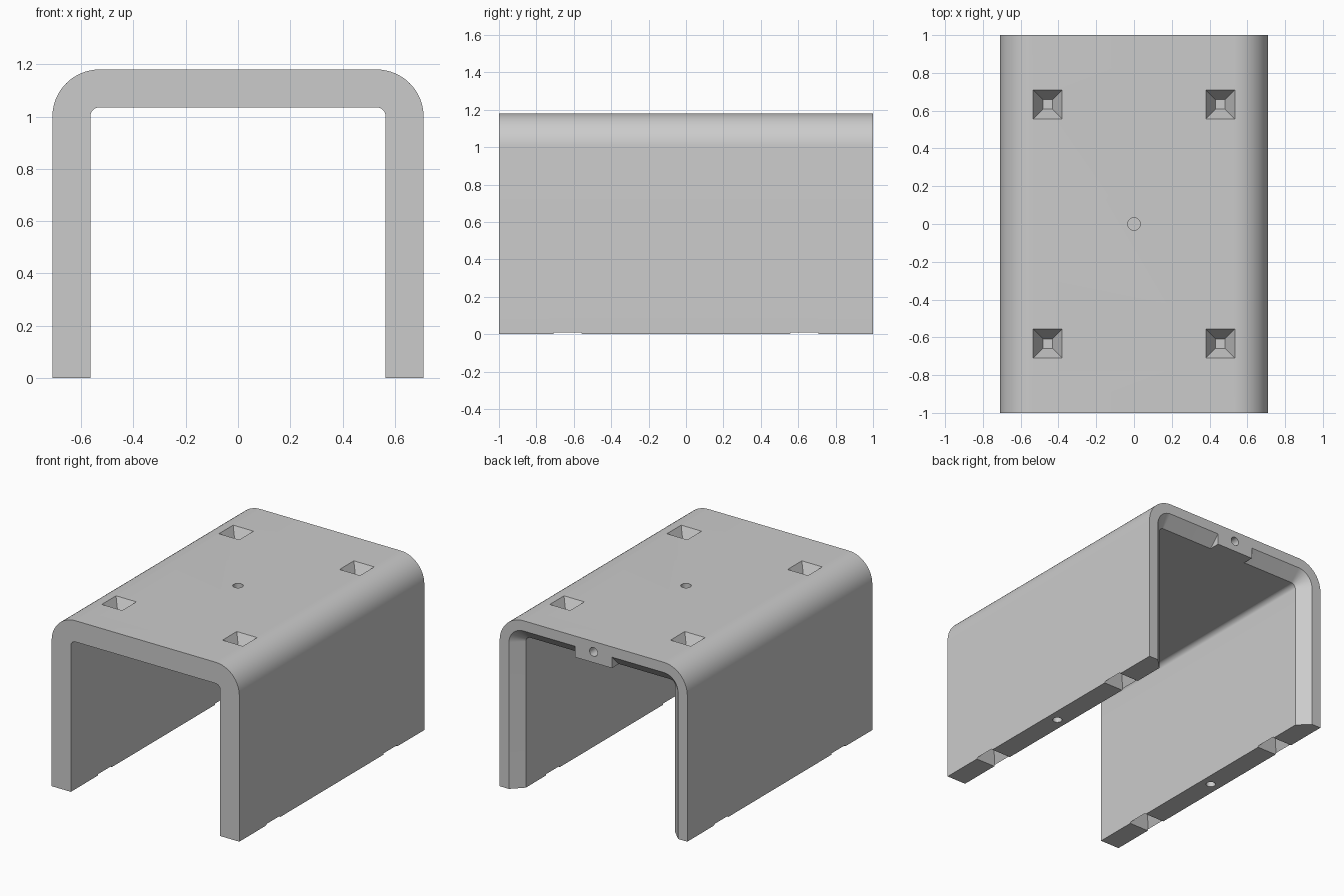
import bpy, bmesh, math

if "Cube" in bpy.data.objects:
    bpy.data.objects.remove(bpy.data.objects["Cube"])

SEG = 16
CX, CZ = 0.53, 1.0            # shared centre of the corner roundings
R_OUT, R_IN = 0.18, 0.035
LEG_X = (CX + R_OUT + CX + R_IN) / 2


def loft(bm, a, b):
    """Closed solid between two matching rings of points."""
    va = [bm.verts.new(p) for p in a]
    vb = [bm.verts.new(p) for p in b]
    n = len(va)
    for i in range(n):
        j = (i + 1) % n
        bm.faces.new((va[i], va[j], vb[j], vb[i]))
    bm.faces.new(va[::-1])
    bm.faces.new(vb)


def make(name, bm, mat):
    bmesh.ops.recalc_face_normals(bm, faces=bm.faces)
    me = bpy.data.meshes.new(name)
    bm.to_mesh(me)
    bm.free()
    me.materials.append(mat)
    ob = bpy.data.objects.new(name, me)
    bpy.context.collection.objects.link(ob)
    return ob


def corner(r):
    """Rounded top corner on the +x side, from top to side."""
    return [(CX + r * math.sin(t), CZ + r * math.cos(t))
            for t in (math.pi / 2 * i / SEG for i in range(SEG + 1))]


def square(x, y, z, h):
    return [(x - h, y - h, z), (x + h, y - h, z), (x + h, y + h, z), (x - h, y + h, z)]


def pit(bm, x, y, z, down):
    """Tapered square pocket going into the surface at height z."""
    slope = 0.052 / 0.1
    loft(bm, square(x, y, z - down * 0.02, 0.077 + 0.02 * slope),
         square(x, y, z + down * 0.1, 0.025))


def circle(r, place):
    return [place(r * math.cos(2 * math.pi * i / 24), r * math.sin(2 * math.pi * i / 24))
            for i in range(24)]


grey = bpy.data.materials.new("light grey")
grey.diffuse_color = (0.6, 0.6, 0.6, 1)
grey.use_nodes = True
grey.node_tree.nodes["Principled BSDF"].inputs["Base Color"].default_value = grey.diffuse_color

# channel cover: U-shaped profile extruded along y
half_out = corner(R_OUT) + [(CX + R_OUT, 0)]
half_in = [(CX + R_IN, 0)] + corner(R_IN)[::-1]
right = half_out + half_in
left_in = [(-x, z) for x, z in half_in[::-1]]
left_out = [(-x, z) for x, z in half_out[::-1]]
profile = right + left_in + left_out
bm = bmesh.new()
loft(bm, [(x, -1, z) for x, z in profile], [(x, 1, z) for x, z in profile])
cover = make("channel_cover", bm, grey)

# cutter: bevelled inner rim at the back, leaving a middle tab
bm = bmesh.new()


def rim(d, y, s):
    pts = [(0.14, CZ + R_IN + d)] + corner(R_IN + d) + [(CX + R_IN + d, -0.2), (0.14, -0.2)]
    return [(s * x, y, z) for x, z in pts]


for s in (-1, 1):
    loft(bm, rim(-0.015, 0.91, s), rim(0.095, 1.02, s))

# cutter: pockets in the top and in the leg bottoms
for s in (-1, 1):
    for y in (-0.633, 0.633):
        pit(bm, s * 0.457, y, CZ + R_OUT, -1)
        pit(bm, s * LEG_X, y, 0, 1)

# cutter: round holes in the legs, top and back tab
for x, z0, z1, r in ((LEG_X, -0.02, 0.1, 0.03), (-LEG_X, -0.02, 0.1, 0.03),
                     (0, 1.08, 1.2, 0.033)):
    loft(bm, circle(r, lambda u, v: (x + u, v, z0)),
         circle(r, lambda u, v: (x + u, v, z1)))
loft(bm, circle(0.03, lambda u, v: (u, 0.9, 1.108 + v)),
     circle(0.03, lambda u, v: (u, 1.02, 1.108 + v)))
cutter = make("pocket_cutter", bm, grey)
cutter.hide_render = True

# cut everything and clean up
mod = cover.modifiers.new("pockets", 'BOOLEAN')
mod.operation = 'DIFFERENCE'
mod.solver = 'EXACT'
mod.object = cutter
bpy.context.view_layer.objects.active = cover
cover.select_set(True)
bpy.ops.object.modifier_apply(modifier=mod.name)
bpy.data.objects.remove(cutter, do_unlink=True)
bpy.ops.object.shade_smooth_by_angle(angle=math.radians(25))
